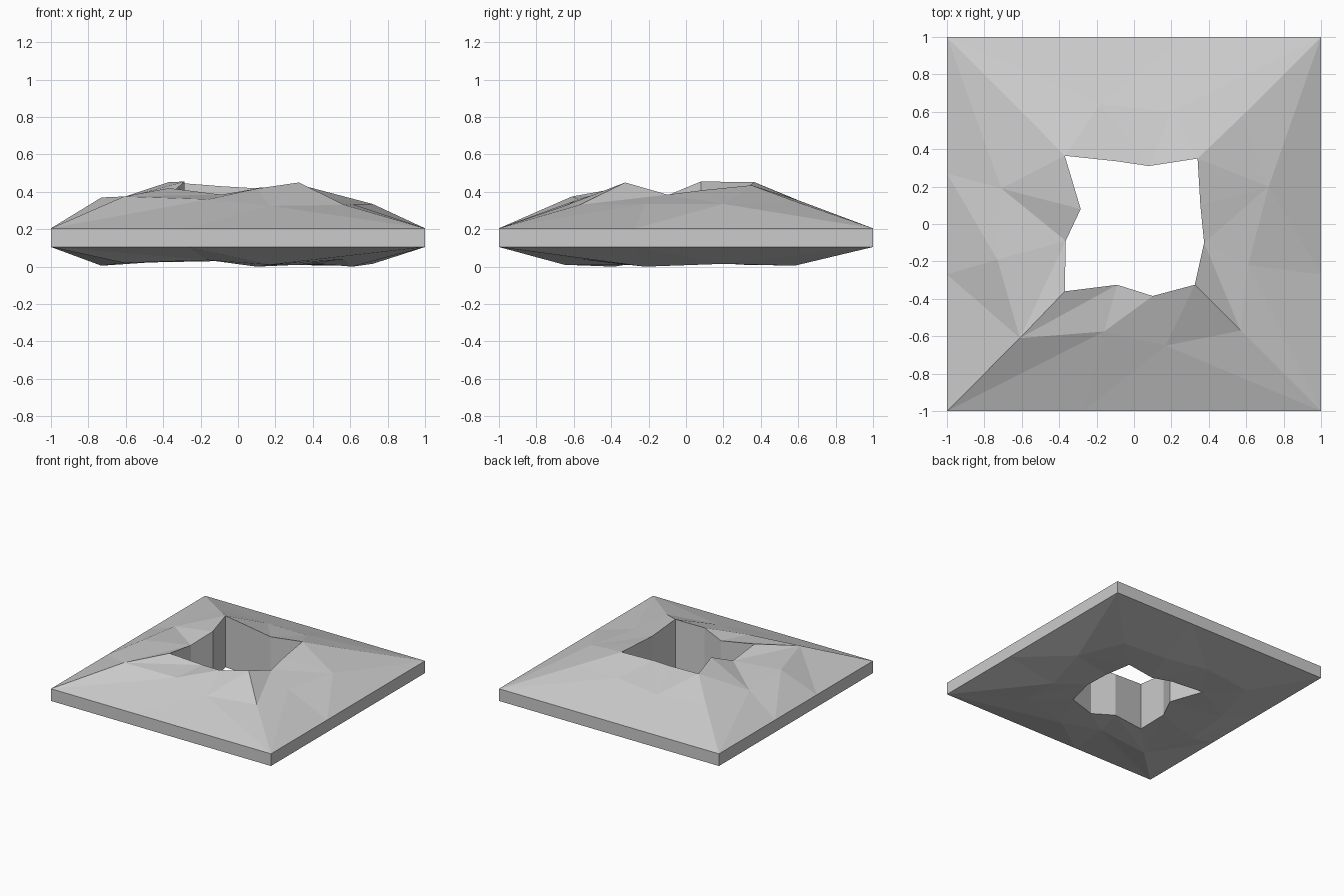
import bpy
import bmesh

old = bpy.data.objects.get("Cube")
if old:
    bpy.data.objects.remove(old, do_unlink=True)

# One plain stone colour
stone = bpy.data.materials.new("pale_grey_stone")
stone.use_nodes = True
grey = (0.6, 0.6, 0.6, 1)
stone.diffuse_color = grey
stone.node_tree.nodes["Principled BSDF"].inputs["Base Color"].default_value = grey

RIM_TOP, RIM_BOTTOM, THIRD = 0.205, 0.105, 0.27


def quarter_turn(point, turns):
    """Rotate a flat point about the centre in right-angle steps."""
    x, y = point
    for _ in range(turns):
        x, y = -y, x
    return x, y


# Square outer rim: one corner and two edge points, turned four times
rim_side = [(-1, -1), (-THIRD, -1), (THIRD, -1)]
rim = [quarter_turn(p, t) for t in range(4) for p in rim_side]

# Irregular rings, counter-clockwise: x, y, upper height, lower height
shoulder = [
    (-.61, -.61, .375, .02), (-.16, -.575, .36, .035), (.17, -.65, .325, .01),
    (.57, -.57, .33, .04), (.61, -.22, .335, 0), (.72, .2, .335, .015),
    (.58, .58, .35, .005), (.2, .6, .355, .01), (-.18, .64, .335, .035),
    (-.6, .6, .355, .03), (-.71, .19, .34, .02), (-.73, -.19, .37, .005)]
opening = [
    (-.37, -.36, .42, .03), (-.09, -.325, .385, .03), (.1, -.385, .417, 0),
    (.325, -.325, .45, .01), (.375, -.1, .385, .02), (.355, .1, .41, .03),
    (.34, .35, .435, .01), (.08, .31, .42, .01), (-.09, .335, .43, .03),
    (-.37, .365, .452, .03), (-.285, .08, .455, .04), (-.365, -.09, .385, .03)]

# Crease direction of each panel: f leans forward, b leans back
OUTER_CREASES = "ffbffbffbfff"
INNER_CREASES = "ffffbfbbfbfb"

bm = bmesh.new()


def add_ring(points, level):
    return [bm.verts.new((p[0], p[1], p[level])) for p in points]


def panels(ring_a, ring_b, creases=None, flip=False):
    """Join two rings with quads, or with creased pairs of triangles."""
    count = len(ring_a)
    for i in range(count):
        j = (i + 1) % count
        a, b, c, d = ring_a[i], ring_a[j], ring_b[j], ring_b[i]
        if creases is None:
            faces = [(a, b, c, d)]
        elif creases[i] == "f":
            faces = [(a, b, c), (a, c, d)]
        else:
            faces = [(a, b, d), (b, c, d)]
        for face in faces:
            bm.faces.new(face[::-1] if flip else face)


# Upper and lower faceted skins
skins = []
for level, height in ((2, RIM_TOP), (3, RIM_BOTTOM)):
    outer = [bm.verts.new((x, y, height)) for x, y in rim]
    middle = add_ring(shoulder, level)
    inner = add_ring(opening, level)
    flip = level == 3
    panels(outer, middle, OUTER_CREASES, flip)
    panels(middle, inner, INNER_CREASES, flip)
    skins.append((outer, inner))

# Straight outer edge band and walls of the central opening
(top_rim, top_hole), (low_rim, low_hole) = skins
panels(low_rim, top_rim)
panels(top_hole, low_hole)

bmesh.ops.recalc_face_normals(bm, faces=bm.faces)
mesh = bpy.data.meshes.new("faceted_stone_frame")
bm.to_mesh(mesh)
bm.free()
mesh.materials.append(stone)
frame = bpy.data.objects.new("faceted_stone_frame", mesh)
bpy.context.collection.objects.link(frame)
